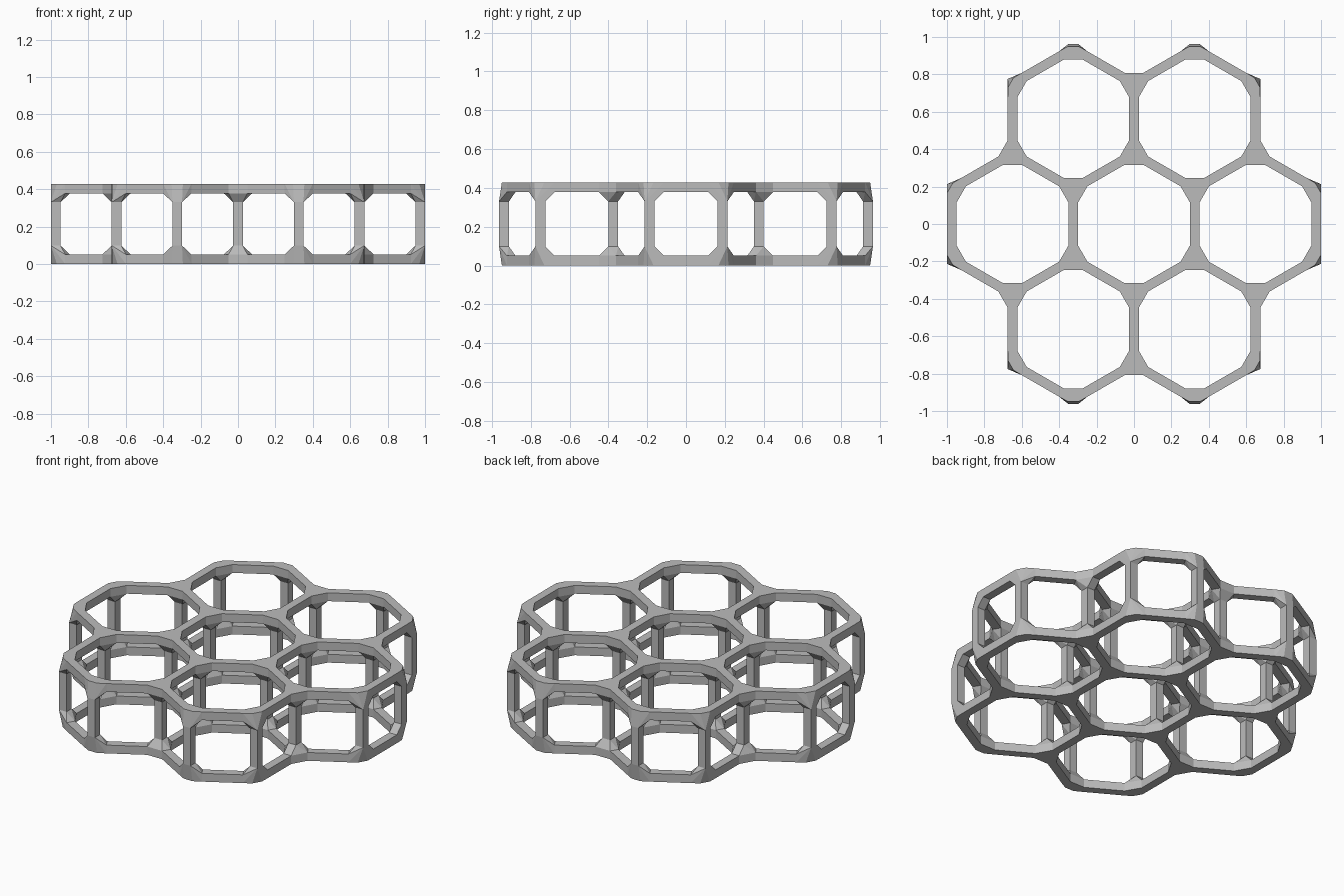
import bpy, bmesh, math
from mathutils import Vector

if "Cube" in bpy.data.objects:
    bpy.data.objects.remove(bpy.data.objects["Cube"])

SIDE = 0.375                  # hexagon side
HALF = 0.0255                 # half the strut thickness
REACH = 0.073                 # distance from a joint centre to its strut ends
PITCH = SIDE * math.sqrt(3)   # distance between cell centres
LOW, HIGH = 0.0255, 0.4035    # centre heights of the two layers
UP = Vector((0, 0, 1))


def polar(radius, degrees):
    a = math.radians(degrees)
    return Vector((radius * math.cos(a), radius * math.sin(a), 0))


# Shared corners and sides of the seven cells
nodes, sides = {}, set()
for centre in [Vector((0, 0, 0))] + [polar(PITCH, 60 * i) for i in range(6)]:
    keys = []
    for i in range(6):
        p = centre + polar(SIDE, 30 + 60 * i)
        key = (round(p.x * 100), round(p.y * 100))
        # merge corners that differ only by rounding
        key = next((k for k, q in nodes.items() if (q - p).length < 0.01), key)
        nodes.setdefault(key, p)
        keys.append(key)
    for i in range(6):
        sides.add(tuple(sorted((keys[i], keys[(i + 1) % 6]))))

bm = bmesh.new()


def strut(a, b):
    """Four walls of a square bar; returns its end rings."""
    d = (b - a).normalized()
    u = Vector((1, 0, 0)) if abs(d.z) > 0.9 else UP.cross(d)
    v = d.cross(u)
    rings = []
    for p in (a + d * REACH, b - d * REACH):
        rings.append([bm.verts.new(p + (u * s + v * t) * HALF)
                      for s, t in ((-1, -1), (1, -1), (1, 1), (-1, 1))])
    for i in range(4):
        j = (i + 1) % 4
        bm.faces.new((rings[0][i], rings[0][j], rings[1][j], rings[1][i]))
    return rings


# Horizontal bars of both layers, and the posts between them
joints = {(k, z): [] for k in nodes for z in (LOW, HIGH)}
degree = {k: [] for k in nodes}
for a, b in sorted(sides):
    degree[a].append((nodes[b] - nodes[a]).normalized())
    degree[b].append((nodes[a] - nodes[b]).normalized())
    for z in (LOW, HIGH):
        ra, rb = strut(nodes[a] + UP * z, nodes[b] + UP * z)
        joints[a, z].append(ra)
        joints[b, z].append(rb)
for k, p in nodes.items():
    ra, rb = strut(p + UP * LOW, p + UP * HIGH)
    joints[k, LOW].append(ra)
    joints[k, HIGH].append(rb)

# Faceted joints that wrap the ends of the meeting struts
for (k, z), rings in joints.items():
    verts = [v for r in rings for v in r]
    if len(degree[k]) == 2:   # fuller corner on the outer rim
        out = -(degree[k][0] + degree[k][1]).normalized()
        face = HALF if z == HIGH else -HALF
        for s in (-1, 1):
            verts.append(bm.verts.new(nodes[k] + UP * (z + face)
                                      + out * 0.011 + UP.cross(out) * 0.03 * s))
    bmesh.ops.convex_hull(bm, input=verts, use_existing_faces=False)
    # open the joint where each strut enters
    caps = set()
    for r in rings:
        ring = set(r)
        for v in r:
            caps.update(f for f in v.link_faces if set(f.verts) <= ring)
    bmesh.ops.delete(bm, geom=list(caps), context='FACES_ONLY')

# Tidy: drop loose pieces and join flat triangles
loose = [e for e in bm.edges if not e.link_faces]
bmesh.ops.delete(bm, geom=loose, context='EDGES')
bmesh.ops.delete(bm, geom=[v for v in bm.verts if not v.link_faces], context='VERTS')
bmesh.ops.dissolve_limit(bm, angle_limit=0.01, verts=bm.verts[:], edges=bm.edges[:])
bmesh.ops.recalc_face_normals(bm, faces=bm.faces[:])

mesh = bpy.data.meshes.new("honeycomb_frame")
bm.to_mesh(mesh)
bm.free()
grey = bpy.data.materials.new("grey")
grey.diffuse_color = (0.5, 0.5, 0.5, 1)
grey.use_nodes = True
grey.node_tree.nodes["Principled BSDF"].inputs["Base Color"].default_value = grey.diffuse_color
mesh.materials.append(grey)
bpy.context.collection.objects.link(bpy.data.objects.new("honeycomb_frame", mesh))
